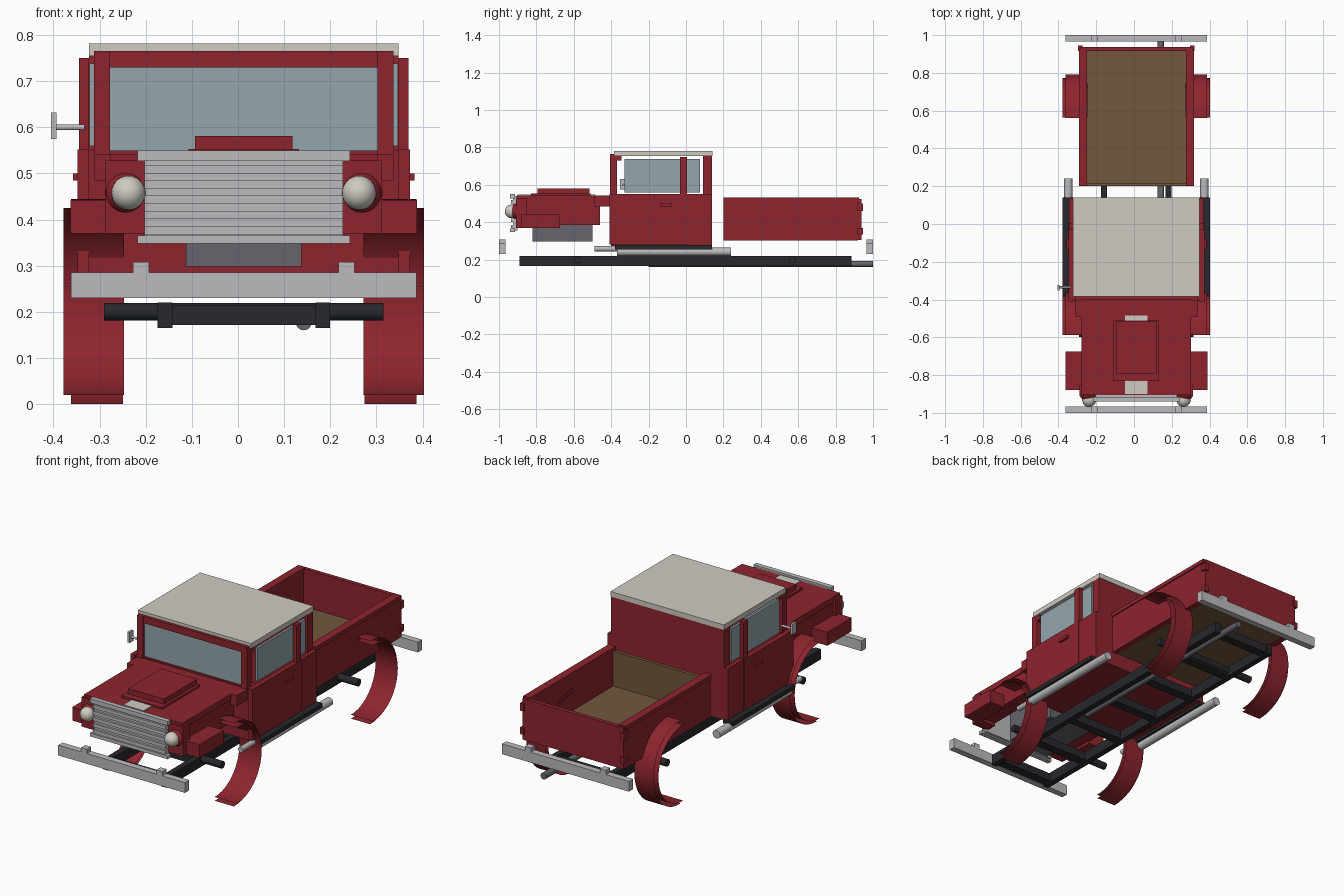
import bpy, bmesh, math

if "Cube" in bpy.data.objects:
    bpy.data.objects.remove(bpy.data.objects["Cube"])

C = 0.0125  # body centre line (the mirror on one side shifts it)


def mat(name, rgb):
    m = bpy.data.materials.new(name)
    m.diffuse_color = (*rgb, 1)
    m.use_nodes = True
    m.node_tree.nodes["Principled BSDF"].inputs["Base Color"].default_value = m.diffuse_color
    return m


RED = mat("red_paint", (0.27, 0.018, 0.027))
DARK = mat("dark_metal", (0.02, 0.021, 0.025))
CHROME = mat("bright_metal", (0.5, 0.5, 0.52))
CREAM = mat("cream_paint", (0.62, 0.6, 0.54))
GLASS = mat("glass", (0.29, 0.38, 0.41))
WOOD = mat("wood", (0.17, 0.095, 0.045))
IRON = mat("engine_grey", (0.13, 0.13, 0.15))


def finish(name, bm, m, smooth=False):
    bmesh.ops.recalc_face_normals(bm, faces=bm.faces)
    me = bpy.data.meshes.new(name)
    bm.to_mesh(me)
    bm.free()
    ob = bpy.data.objects.new(name, me)
    bpy.context.collection.objects.link(ob)
    me.materials.append(m)
    if smooth:
        bpy.ops.object.select_all(action='DESELECT')
        ob.select_set(True)
        bpy.context.view_layer.objects.active = ob
        bpy.ops.object.shade_smooth_by_angle()
    return ob


def box(name, x, y, z, m):
    """Box from (min, max) pairs, x measured from the centre line."""
    bm = bmesh.new()
    bmesh.ops.create_cube(bm, size=1)
    for v in bm.verts:
        v.co = [(a if c < 0 else b) for c, (a, b) in zip(v.co, (x, y, z))]
        v.co.x += C
    return finish(name, bm, m)


def mid(name, half, y, z, m):
    return box(name, (-half, half), y, z, m)


def pair(name, x, y, z, m):
    box(name + "_right", x, y, z, m)
    box(name + "_left", (-x[1], -x[0]), y, z, m)


def rod(name, axis, a, b, p, q, r, m):
    """Cylinder along x or y from a to b; p, q are the other coordinates."""
    bm = bmesh.new()
    bmesh.ops.create_cone(bm, cap_ends=True, segments=20, radius1=r, radius2=r, depth=b - a)
    for v in bm.verts:
        s, t, u = v.co.x, v.co.y, v.co.z + (a + b) / 2
        v.co = (u + C, p + s, q + t) if axis == 'x' else (p + s + C, u, q + t)
    finish(name, bm, m, True)


def ball(name, x, y, z, r, sy, m):
    bm = bmesh.new()
    bmesh.ops.create_uvsphere(bm, u_segments=24, v_segments=14, radius=r)
    for v in bm.verts:
        v.co = (v.co.x + x + C, v.co.y * sy + y, v.co.z + z)
    finish(name, bm, m, True)


def strip(name, x0, x1, y, r):
    """Thin half-round sheet bulging backwards."""
    bm = bmesh.new()
    rows = []
    for i in range(21):
        t = math.radians(-92 + 184 * i / 20)
        rows.append([bm.verts.new((x + C, y + r * math.cos(t), 0.2225 + r * math.sin(t)))
                     for x in (x0, x1)])
    for p, q in zip(rows, rows[1:]):
        bm.faces.new((p[0], p[1], q[1], q[0]))
    finish(name, bm, RED, True)


# Ladder frame, axles, exhaust
pair("frame_rail", (0.155, 0.187), (-0.89, 0.885), (0.165, 0.22), DARK)
for i, y in enumerate((-0.86, -0.58, -0.3, -0.02, 0.26, 0.55, 0.85)):
    mid(f"cross_member_{i}", 0.155, (y - 0.025, y + 0.025), (0.172, 0.215), DARK)
for n, y in (("front", -0.58), ("rear", 0.57)):
    rod(n + "_axle", 'x', -0.303, 0.303, y, 0.2, 0.019, DARK)
    # Half-round wheel sheets
    for side, s in (("right", 1), ("left", -1)):
        strip(f"{n}_wheel_tread_{side}", s * 0.262, s * 0.375, y, 0.2225)
        strip(f"{n}_wheel_wall_{side}", s * 0.26, s * 0.391, y, 0.203)
rod("exhaust_pipe", 'y', -0.2, 1.0, 0.13, 0.177, 0.017, IRON)

# Bumpers with guards
for n, y in (("front", (-1.0, -0.965)), ("rear", (0.965, 1.0))):
    mid(n + "_bumper", 0.375, y, (0.23, 0.285), CHROME)
    pair(n + "_bumper_guard", (0.205, 0.24), y, (0.235, 0.308), CHROME)

# Running boards and side pipes
pair("running_board", (0.33, 0.39), (-0.38, 0.14), (0.255, 0.278), DARK)
for side, s in (("right", 1), ("left", -1)):
    rod("side_pipe_" + side, 'y', -0.37, 0.24, s * 0.36, 0.242, 0.022, CHROME)
    rod("side_pipe_inlet_" + side, 'y', -0.49, -0.37, s * 0.345, 0.258, 0.014, CHROME)

# Cab shell
mid("cab_floor", 0.335, (-0.4, 0.135), (0.27, 0.29), RED)
mid("firewall", 0.335, (-0.4, -0.38), (0.28, 0.55), RED)
mid("cab_rear_wall", 0.335, (0.12, 0.138), (0.275, 0.757), RED)
pair("door", (0.335, 0.36), (-0.41, 0.003), (0.28, 0.552), RED)
pair("rear_quarter", (0.335, 0.356), (0.003, 0.138), (0.275, 0.552), RED)
pair("front_pillar", (0.29, 0.325), (-0.405, -0.368), (0.54, 0.766), RED)
pair("door_pillar", (0.335, 0.357), (-0.032, 0.005), (0.55, 0.75), RED)
pair("rear_pillar", (0.31, 0.335), (0.09, 0.138), (0.55, 0.757), RED)
mid("windshield_header", 0.325, (-0.4, -0.345), (0.73, 0.766), RED)
mid("windshield", 0.29, (-0.392, -0.382), (0.55, 0.73), GLASS)
pair("side_window", (0.322, 0.334), (-0.33, 0.075), (0.56, 0.738), GLASS)
mid("roof", 0.335, (-0.385, 0.141), (0.755, 0.782), CREAM)
pair("door_handle", (0.355, 0.37), (-0.138, -0.075), (0.485, 0.5), RED)

# Mirror on the left door
rod("mirror_arm", 'x', -0.41, -0.345, -0.335, 0.6, 0.006, CHROME)
box("mirror", (-0.418, -0.406), (-0.352, -0.322), (0.575, 0.632), CHROME)

# Cowl and hood
mid("cowl", 0.325, (-0.49, -0.4), (0.485, 0.542), RED)
mid("hood_top", 0.29, (-0.905, -0.4), (0.51, 0.542), RED)
pair("hood_side", (0.2, 0.285), (-0.9, -0.46), (0.385, 0.512), RED)
pair("nose_panel", (0.2, 0.3), (-0.91, -0.85), (0.37, 0.528), RED)
pair("fender_box", (0.28, 0.376), (-0.88, -0.675), (0.37, 0.442), RED)
mid("hood_stripe", 0.06, (-0.9, -0.485), (0.54, 0.547), CREAM)
mid("hood_scoop_base", 0.12, (-0.83, -0.51), (0.54, 0.553), RED)
mid("hood_scoop", 0.106, (-0.795, -0.515), (0.55, 0.581), RED)
mid("engine", 0.125, (-0.82, -0.5), (0.298, 0.5), IRON)

# Grille
mid("grille_back", 0.215, (-0.925, -0.9), (0.355, 0.54), CHROME)
mid("grille_top_bar", 0.23, (-0.94, -0.915), (0.527, 0.55), CHROME)
mid("grille_bottom_bar", 0.23, (-0.94, -0.915), (0.348, 0.366), CHROME)
for i in range(5):
    z = 0.368 + i * 0.033
    mid(f"grille_slat_{i}", 0.215, (-0.936, -0.92), (z, z + 0.018), CHROME)

# Headlights
for side, s in (("right", 1), ("left", -1)):
    ball("headlight_bucket_" + side, s * 0.256, -0.895, 0.458, 0.045, 1.0, RED)
    ball("headlight_" + side, s * 0.25, -0.932, 0.458, 0.037, 1.0, CREAM)

# Cargo bed
mid("bed_floor", 0.27, (0.2, 0.925), (0.305, 0.325), WOOD)
mid("bed_front_wall", 0.27, (0.2, 0.218), (0.31, 0.51), WOOD)
pair("bed_side", (0.265, 0.298), (0.2, 0.92), (0.303, 0.515), RED)
pair("bed_rail", (0.262, 0.304), (0.2, 0.925), (0.51, 0.531), RED)
mid("tailgate", 0.298, (0.915, 0.937), (0.305, 0.525), RED)
pair("tailgate_latch", (0.285, 0.308), (0.915, 0.945), (0.335, 0.37), RED)
pair("tailgate_hook", (0.285, 0.308), (0.915, 0.945), (0.46, 0.5), RED)
